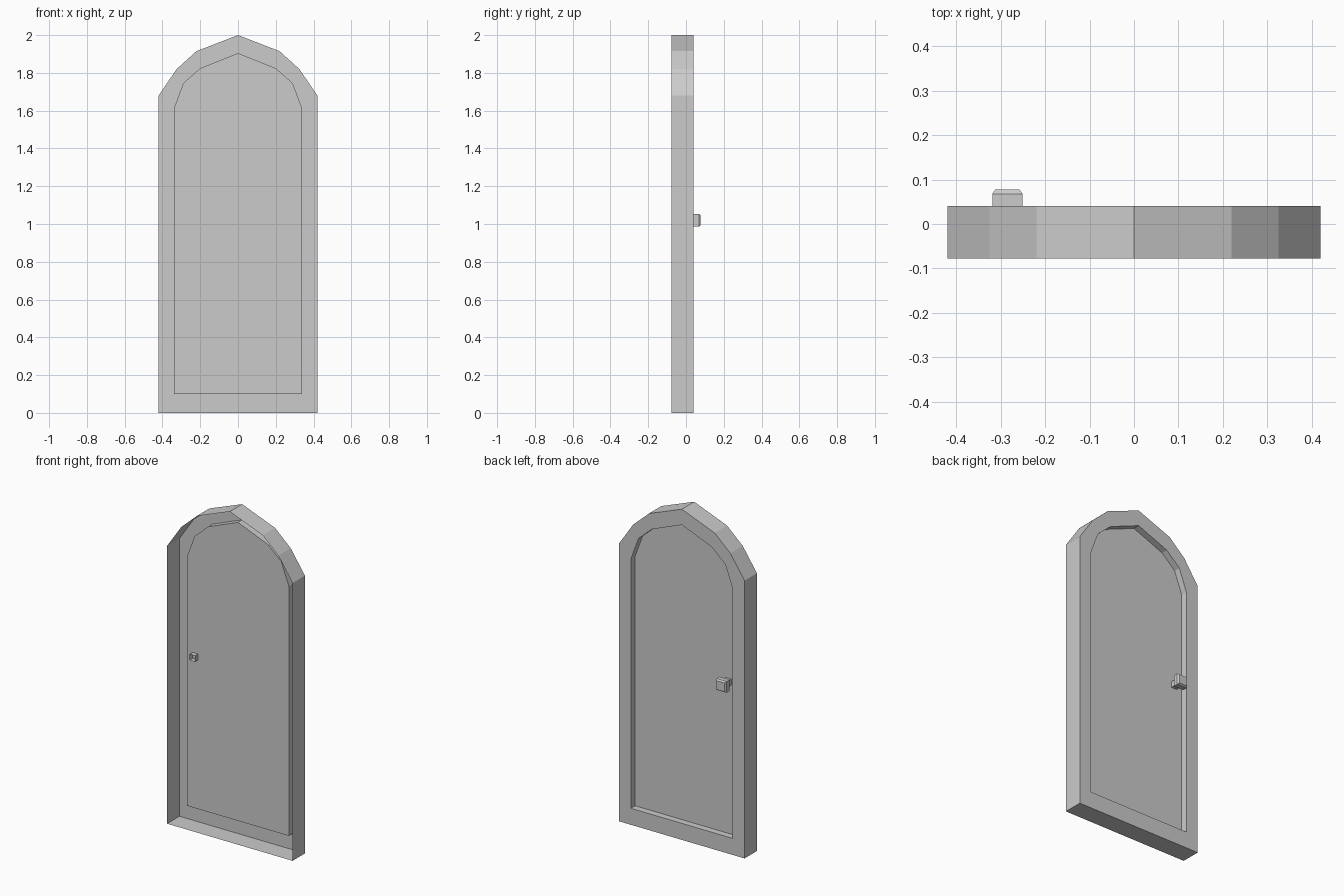
import bpy, bmesh

cube = bpy.data.objects.get("Cube")
if cube:
    bpy.data.objects.remove(cube, do_unlink=True)

grey = bpy.data.materials.new("plain_grey")
grey.use_nodes = True
colour = (0.6, 0.6, 0.6, 1)
grey.diffuse_color = colour
grey.node_tree.nodes["Principled BSDF"].inputs["Base Color"].default_value = colour


def arch(half, y):
    """Close a half outline, listed bottom to apex, by mirroring it in x."""
    right = [(x, y, z) for x, z in half]
    left = [(-x, y, z) for x, z in reversed(half[:-1])]
    return right + left


def square(x, y, z, r):
    return [(x + r, y, z - r), (x + r, y, z + r), (x - r, y, z + r), (x - r, y, z - r)]


def shell(name, rings, cap=True):
    """Bridge successive rings and fill the last one."""
    bm = bmesh.new()
    loops = [[bm.verts.new(p) for p in ring] for ring in rings]
    for a, b in zip(loops, loops[1:]):
        for i in range(len(a)):
            j = (i + 1) % len(a)
            bm.faces.new((a[i], a[j], b[j], b[i]))
    if cap:
        bm.faces.new(loops[-1])
    bmesh.ops.recalc_face_normals(bm, faces=bm.faces)
    # Outer surfaces face the back, where the final ring lies
    bm.faces.ensure_lookup_table()
    if cap and bm.faces[-1].normal.y < 0:
        bmesh.ops.reverse_faces(bm, faces=bm.faces)
    mesh = bpy.data.meshes.new(name)
    bm.to_mesh(mesh)
    bm.free()
    mesh.materials.append(grey)
    obj = bpy.data.objects.new(name, mesh)
    bpy.context.collection.objects.link(obj)
    return obj


outer = [(0.42, 0), (0.42, 1.68), (0.325, 1.82), (0.22, 1.915), (0, 2)]
inner = [(0.34, 0.1), (0.34, 1.61), (0.29, 1.745), (0.2, 1.825), (0, 1.905)]

# Open-fronted frame, back rim and recessed door panel
shell("arched_door", [arch(outer, -0.078), arch(outer, 0.04),
                      arch(inner, 0.04), arch(inner, 0.0)])

# Knob: a narrow stem through the panel, flaring to a chamfered head
kx, kz = -0.285, 1.02
shell("door_knob", [square(kx, -0.03, kz, 0.018), square(kx, 0.04, kz, 0.018),
                    square(kx, 0.04, kz, 0.034), square(kx, 0.068, kz, 0.034),
                    square(kx, 0.078, kz, 0.027)])
